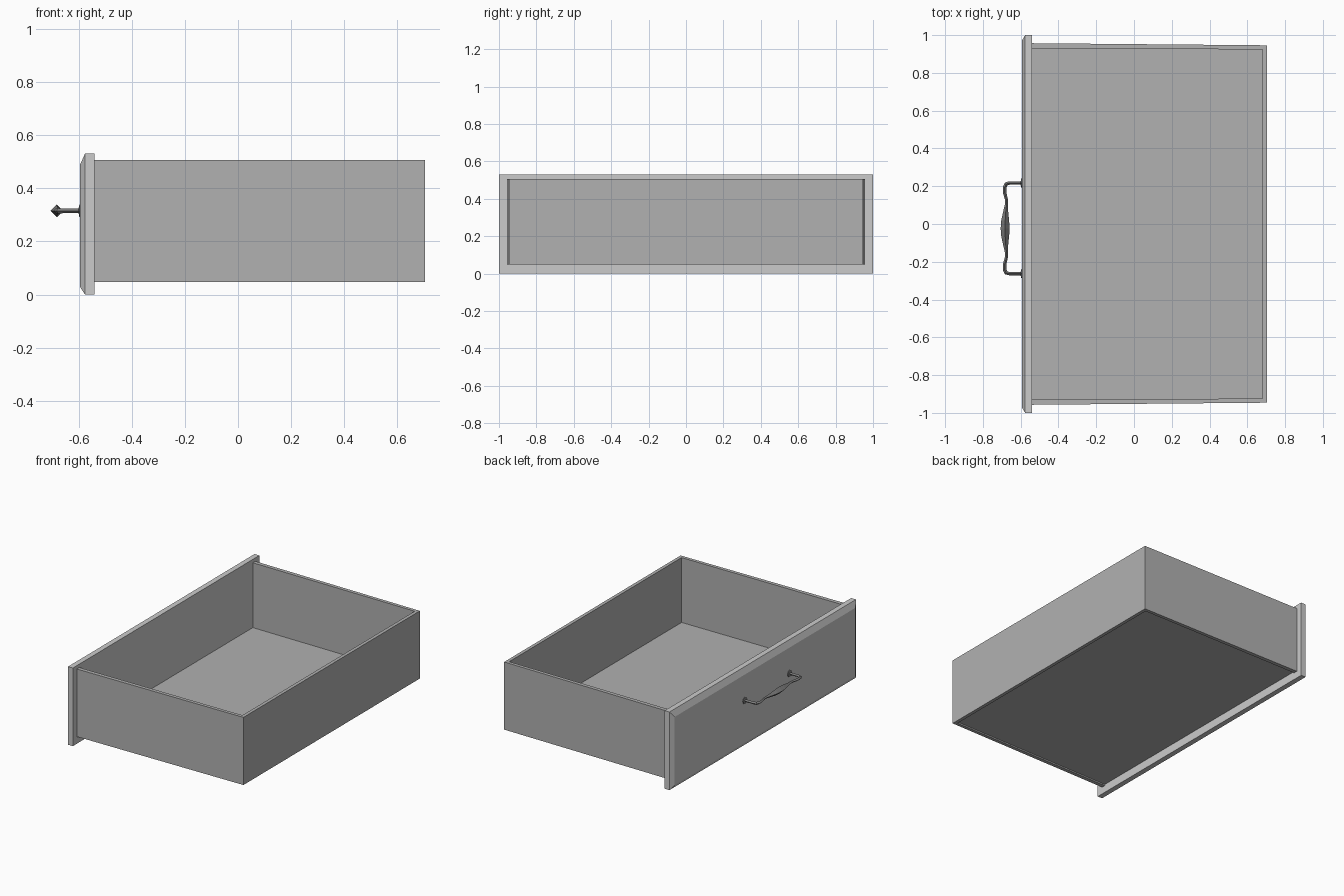
import bpy, bmesh, math
from mathutils import Vector

if "Cube" in bpy.data.objects:
    bpy.data.objects.remove(bpy.data.objects["Cube"])


def material(name, value):
    mat = bpy.data.materials.new(name)
    mat.diffuse_color = (value, value, value, 1)
    mat.use_nodes = True
    mat.node_tree.nodes["Principled BSDF"].inputs["Base Color"].default_value = mat.diffuse_color
    return mat


BOX_GREY = material("box_grey", 0.44)
HANDLE_GREY = material("handle_grey", 0.2)


def make(name, verts, faces, mat=None):
    mesh = bpy.data.meshes.new(name)
    mesh.from_pydata(verts, [], faces)
    bm = bmesh.new()
    bm.from_mesh(mesh)
    bmesh.ops.recalc_face_normals(bm, faces=bm.faces)
    bm.to_mesh(mesh)
    bm.free()
    if mat:
        mesh.materials.append(mat)
    ob = bpy.data.objects.new(name, mesh)
    bpy.context.collection.objects.link(ob)
    return ob


def loft(name, rings, mat=None):
    """Skin a list of equal-length vertex rings and cap both ends."""
    n = len(rings[0])
    faces = [[i * n + j, i * n + (j + 1) % n, (i + 1) * n + (j + 1) % n, (i + 1) * n + j]
             for i in range(len(rings) - 1) for j in range(n)]
    faces += [list(range(n)), list(range((len(rings) - 1) * n, len(rings) * n))]
    return make(name, [v for r in rings for v in r], faces, mat)


def prism(name, outline, z0, z1, mat=None):
    return loft(name, [[(x, y, z) for x, y in outline] for z in (z0, z1)], mat)


def panel_ring(x, y, z0, z1):
    return [(x, -y, z0), (x, y, z0), (x, y, z1), (x, -y, z1)]


# front panel with chamfered face
XF, XB, Z0, Z1 = -0.54, 0.703, 0.048, 0.507
loft("front_panel", [panel_ring(XF, 1.0, 0.0, 0.53),
                     panel_ring(-0.576, 1.0, 0.0, 0.53),
                     panel_ring(-0.594, 0.97, 0.028, 0.49)])

# box walls: one U-shaped piece, slightly narrower at the back
prism("drawer_walls", [(XF, 0.957), (XB, 0.946), (XB, -0.946), (XF, -0.957),
                       (XF, -0.93), (0.68, -0.924), (0.68, 0.924), (XF, 0.93)],
      Z0, Z1, BOX_GREY)

# floor board, slightly recessed from below
prism("drawer_floor", [(XF, 0.93), (0.68, 0.924), (0.68, -0.924), (XF, -0.93)],
      0.057, 0.067, BOX_GREY)

# handle: half of the path (x, y offset, radius), mirrored about its middle
YC, ZC = -0.023, 0.315
half = [(-0.594, 0.24, 0.009), (-0.66, 0.24, 0.009), (-0.677, 0.235, 0.01),
        (-0.685, 0.218, 0.01), (-0.685, 0.19, 0.009), (-0.676, 0.155, 0.008),
        (-0.675, 0.125, 0.009), (-0.679, 0.09, 0.013), (-0.682, 0.04, 0.021)]
path = half + [(-0.682, 0.0, 0.024)] + [(x, -y, r) for x, y, r in reversed(half)]
pts = [Vector((x, y + YC, ZC)) for x, y, _ in path]
rings = []
for i, p in enumerate(pts):
    t = (pts[min(i + 1, len(pts) - 1)] - pts[max(i - 1, 0)]).normalized()
    side = t.cross(Vector((0, 0, 1)))
    r = path[i][2]
    rings.append([p + r * (math.cos(a) * side + math.sin(a) * Vector((0, 0, 1)))
                  for a in (k * math.pi / 2 for k in range(4))])
loft("handle", rings, HANDLE_GREY)

# small mounting plates where the handle meets the panel
for label, y in (("left", 0.24), ("right", -0.24)):
    loft("handle_plate_" + label,
         [[(x, YC + y + r * math.cos(k * math.pi / 4), ZC + r * math.sin(k * math.pi / 4))
           for k in range(8)] for x, r in ((-0.592, 0.025), (-0.597, 0.023), (-0.6, 0.01))],
         HANDLE_GREY)
